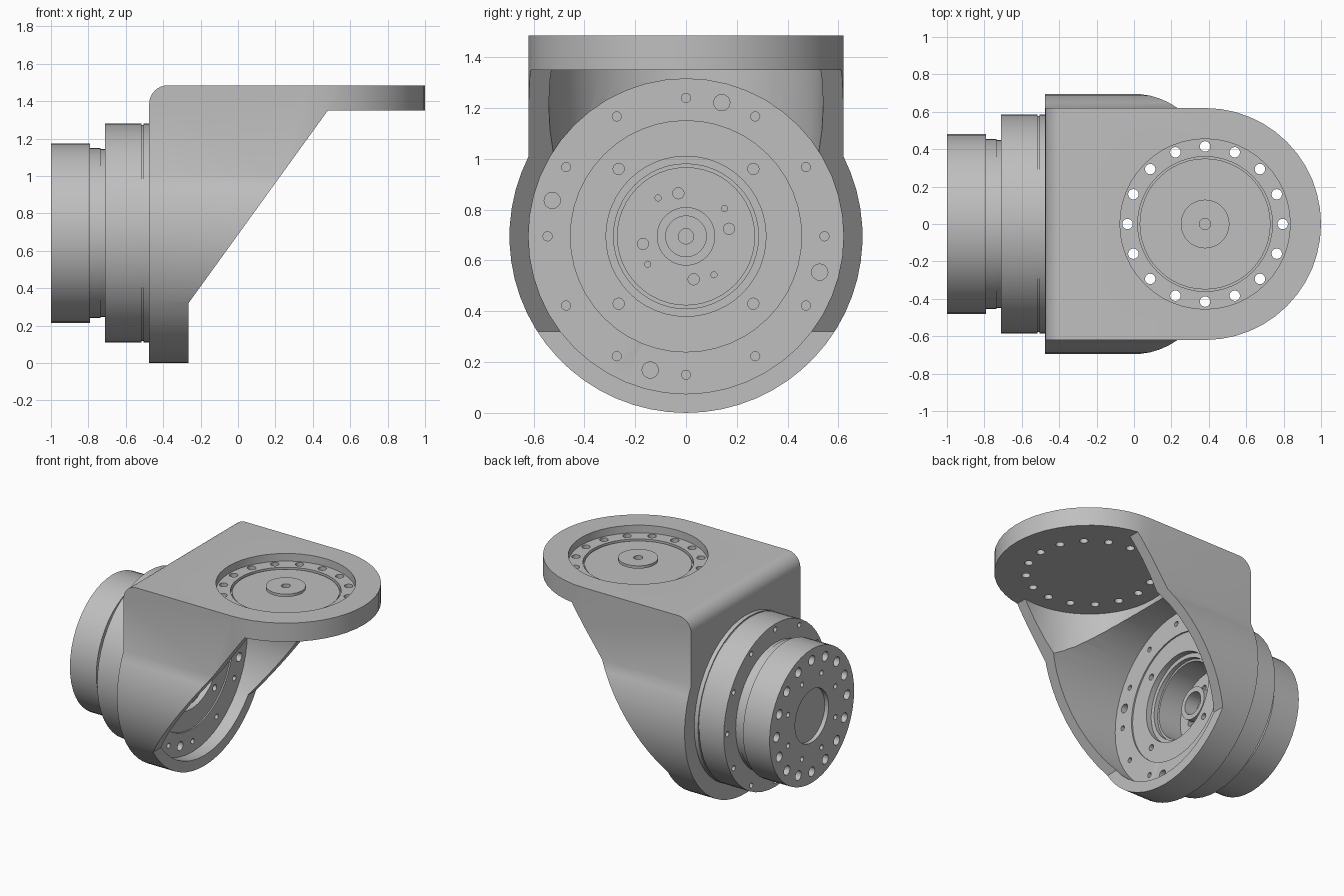
import bpy, bmesh
from math import pi, sin, cos, acos
from mathutils import Matrix, Vector

if "Cube" in bpy.data.objects:
    bpy.data.objects.remove(bpy.data.objects["Cube"], do_unlink=True)

GREY = (0.52, 0.52, 0.52, 1)
metal = bpy.data.materials.new("plain grey metal")
metal.use_nodes = True
metal.diffuse_color = GREY
metal.node_tree.nodes["Principled BSDF"].inputs["Base Color"].default_value = GREY

AXIS_Z = 0.695                       # height of the horizontal joint axis
PLATE_X = 0.38                       # centre of the round top plate
JOINT = Matrix.Translation((0, 0, AXIS_Z)) @ Matrix.Rotation(pi / 2, 4, 'Y')
PLATE = Matrix.Translation((PLATE_X, 0, 0))


def finish(bm, name):
    bmesh.ops.recalc_face_normals(bm, faces=bm.faces[:])
    mesh = bpy.data.meshes.new(name)
    bm.to_mesh(mesh)
    bm.free()
    mesh.materials.append(metal)
    obj = bpy.data.objects.new(name, mesh)
    bpy.context.scene.collection.objects.link(obj)
    return obj


def prism(name, outline, low, high, axis):
    """Extrude a flat outline along the x, y or z axis."""
    place = {'x': lambda u, v, w: (w, u, v),
             'y': lambda u, v, w: (u, w, v),
             'z': lambda u, v, w: (u, v, w)}[axis]
    bm = bmesh.new()
    face = bm.faces.new([bm.verts.new(place(u, v, low)) for u, v in outline])
    top = bmesh.ops.extrude_face_region(bm, geom=[face])["geom"]
    shift = Vector(place(0, 0, high - low))
    bmesh.ops.translate(bm, vec=shift, verts=[g for g in top if isinstance(g, bmesh.types.BMVert)])
    return finish(bm, name)


def lathe(name, profile, frame, steps=48):
    """Spin (position along axis, radius) points into a closed solid."""
    bm = bmesh.new()
    verts = [bm.verts.new((r, 0, a)) for a, r in profile]
    edges = [bm.edges.new(pair) for pair in zip(verts, verts[1:])]
    bmesh.ops.spin(bm, geom=verts + edges, cent=(0, 0, 0), axis=(0, 0, 1),
                   angle=2 * pi, steps=steps)
    bmesh.ops.remove_doubles(bm, verts=bm.verts[:], dist=0.0001)
    bmesh.ops.transform(bm, matrix=frame, verts=bm.verts[:])
    return finish(bm, name)


def drum(name, radius, low, high, frame):
    return lathe(name, [(low, 0), (low, radius), (high, radius), (high, 0)], frame)


def drills(count, ring, radius, low, high, frame, start=0.0):
    """A ring of drill cylinders around the axis of a frame."""
    bm = bmesh.new()
    for i in range(count):
        a = start + 2 * pi * i / count
        spot = Matrix.Translation((ring * cos(a), ring * sin(a), (low + high) / 2))
        bmesh.ops.create_cone(bm, cap_ends=True, segments=16, radius1=radius,
                              radius2=radius, depth=high - low, matrix=frame @ spot)
    return finish(bm, "drill")


def combine(target, tool, operation='DIFFERENCE'):
    mod = target.modifiers.new("cut", 'BOOLEAN')
    mod.object, mod.operation, mod.solver = tool, operation, 'EXACT'
    bpy.context.view_layer.objects.active = target
    bpy.ops.object.modifier_apply(modifier=mod.name)
    bpy.data.objects.remove(tool, do_unlink=True)


def arc(cx, cy, r, start, end, steps):
    return [(cx + r * cos(start + (end - start) * i / steps),
             cy + r * sin(start + (end - start) * i / steps)) for i in range(steps + 1)]


# Bracket: side profile trimmed by the end section and the rounded plan
side = [(-0.475, -0.1), (-0.265, -0.1), (-0.265, 0.32), (0.48, 1.35),
        (1.1, 1.35), (1.1, 1.485)] + arc(-0.375, 1.385, 0.1, pi / 2, pi, 8)
bracket = prism("bracket", side, -0.8, 0.8, 'y')

HALF = 0.62
tilt = acos(HALF / AXIS_Z)
section = [(-HALF, 1.6), (HALF, 1.6)] + arc(0, AXIS_Z, AXIS_Z, tilt, -pi - tilt, 40)
combine(bracket, prism("section", section, -1, 1.2, 'x'), 'INTERSECT')

plan = [(PLATE_X, 0.8), (-1, 0.8), (-1, -0.8), (PLATE_X, -0.8)]
plan += arc(PLATE_X, 0, HALF, -pi / 2, pi / 2, 24)
combine(bracket, prism("plan", plan, -0.5, 2, 'z'), 'INTERSECT')

# Hollow inside of the bracket and the opening for the joint
combine(bracket, drum("bore", HALF, -0.36, 1.3, JOINT))
combine(bracket, drum("well", 0.54, AXIS_Z, 1.35, PLATE))
combine(bracket, drum("opening", 0.455, -0.6, -0.3, JOINT))

# Stepped recess and bolt holes in the top plate
recess = [(1.6, 0), (1.6, 0.455), (1.43, 0.455), (1.43, 0.36),
          (1.4, 0.36), (1.4, 0.35), (1.42, 0.35), (1.42, 0)]
combine(bracket, lathe("recess", recess, PLATE))
combine(bracket, drills(16, 0.415, 0.028, 1.3, 1.6, PLATE))

# Bolt and dowel holes in the back wall
combine(bracket, drills(12, 0.545, 0.018, -0.45, -0.3, JOINT))
combine(bracket, drills(4, 0.545, 0.032, -0.45, -0.3, JOINT, -pi / 12))

# Small mushroom-shaped cap in the recess
cap = lathe("plate_cap", [(1.41, 0), (1.41, 0.07), (1.445, 0.07), (1.445, 0.13),
                          (1.465, 0.13), (1.465, 0.03), (1.43, 0.03), (1.43, 0)], PLATE)

# Joint: hollow hub, flange, neck and output drum turned as one piece
hub = [(-0.7, 0), (-0.7, 0.03), (-0.6, 0.03), (-0.6, 0.08), (-0.5, 0.08), (-0.5, 0.115),
       (-0.62, 0.115), (-0.62, 0.27), (-0.44, 0.27), (-0.44, 0.285), (-0.41, 0.285),
       (-0.41, 0.315), (-0.37, 0.315), (-0.37, 0.455)]
flange = [(-0.475, 0.455), (-0.475, 0.585), (-0.505, 0.585), (-0.505, 0.578),
          (-0.515, 0.578), (-0.515, 0.585), (-0.71, 0.585)]
output = [(-0.71, 0.45), (-0.735, 0.45), (-0.735, 0.455), (-0.79, 0.455), (-0.79, 0.48),
          (-1, 0.48), (-1, 0.19), (-0.97, 0.19), (-0.97, 0)]
joint = lathe("rotary_joint", hub + flange + output, JOINT)

# Holes as (count, ring, radius, low, high, start angle)
for count, ring, radius, low, high, start in [
        (16, 0.4, 0.034, -1.1, -0.9, 0),
        (8, 0.29, 0.018, -1.1, -0.93, pi / 8),
        (12, 0.545, 0.018, -0.8, -0.64, 0),
        (4, 0.375, 0.022, -0.42, -0.3, pi / 4),
        (4, 0.172, 0.022, -0.68, -0.6, pi / 18),
        (4, 0.187, 0.012, -0.68, -0.6, pi / 5)]:
    combine(joint, drills(count, ring, radius, low, high, JOINT, start))

# Smooth round walls, crisp edges
for part in (bracket, cap, joint):
    bpy.ops.object.select_all(action='DESELECT')
    part.select_set(True)
    bpy.context.view_layer.objects.active = part
    bpy.ops.object.shade_smooth_by_angle(angle=pi / 6)
